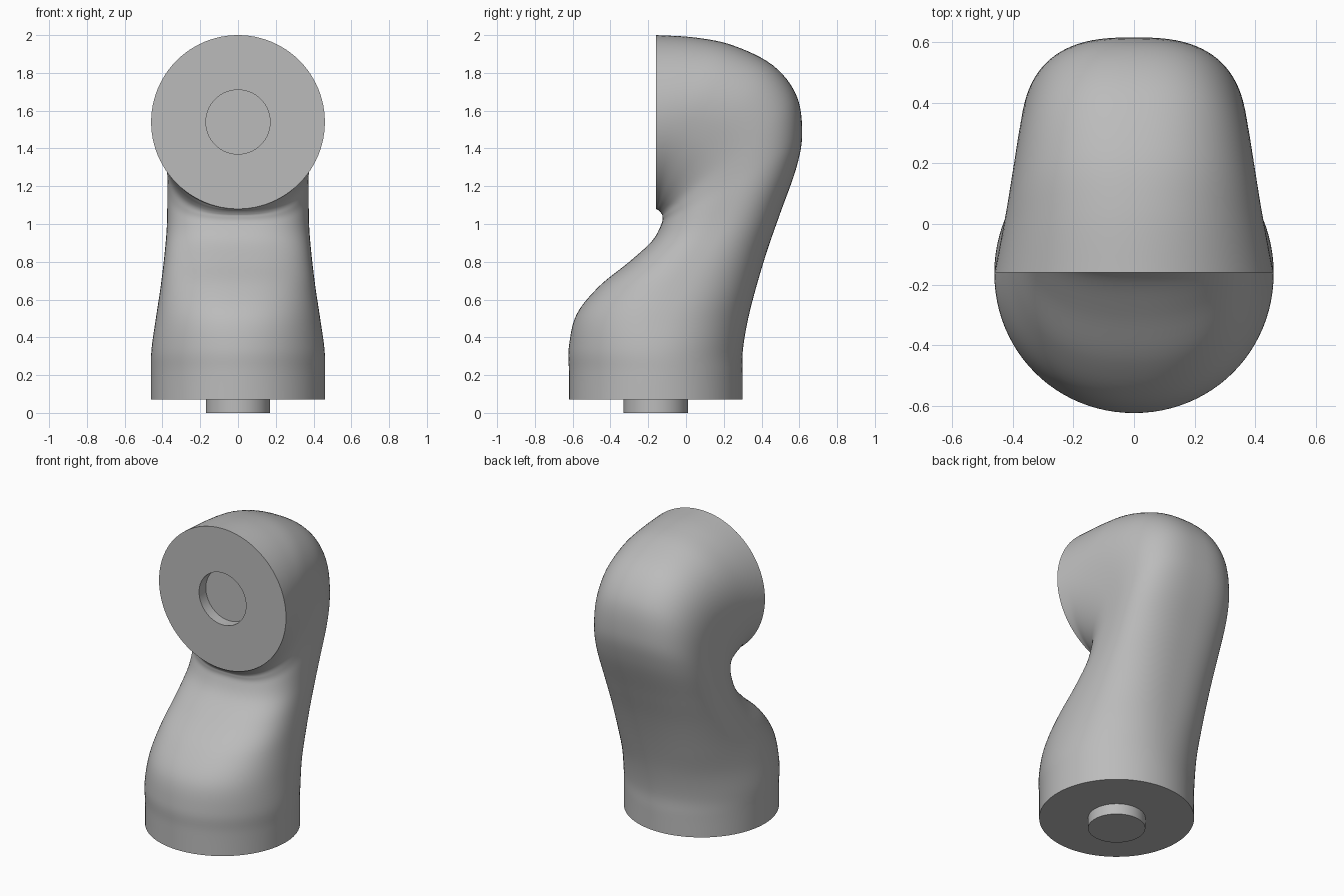
import bpy, bmesh, math
from mathutils import Vector

cube = bpy.data.objects.get("Cube")
if cube:
    bpy.data.objects.remove(cube, do_unlink=True)

SEGMENTS = 96
STEPS = 6

grey = bpy.data.materials.new("plain grey")
grey.use_nodes = True
colour = (0.5, 0.5, 0.5, 1)
grey.diffuse_color = colour
grey.node_tree.nodes["Principled BSDF"].inputs["Base Color"].default_value = colour

# Cross-sections: inner y, inner z, outer y, outer z, half width, squareness
peg = [(-.33, 0, .01, 0, .17, 2), (-.33, .07, .01, .07, .17, 2)]
body = [
    (-.62, .07, .30, .07, .46, 2),
    (-.62, .22, .30, .20, .46, 2),
    (-.62, .35, .30, .32, .458, 2.05),
    (-.58, .52, .325, .48, .435, 2.2),
    (-.46, .67, .37, .66, .41, 2.4),
    (-.30, .80, .43, .86, .39, 2.5),
    (-.18, .91, .50, 1.06, .377, 2.6),
    (-.13, 1.0, .585, 1.30, .374, 2.7),
    (-.125, 1.04, .615, 1.48, .374, 2.7),
    (-.13, 1.055, .585, 1.68, .38, 2.6),
    (-.14, 1.068, .46, 1.84, .395, 2.5),
    (-.15, 1.075, .25, 1.945, .417, 2.3),
    (-.155, 1.078, .05, 1.987, .438, 2.1),
    (-.16, 1.08, -.16, 2, .46, 2),
]
socket = [(-.16, 1.37, -.16, 1.71, .17, 2), (-.09, 1.37, -.09, 1.71, .17, 2)]


def smooth_keys(keys):
    """Catmull-Rom interpolation through the section keys."""
    result = []
    padded = [keys[0]] + keys + [keys[-1]]
    for i in range(len(keys) - 1):
        for s in range(STEPS):
            t = s / STEPS
            result.append([
                b + t * ((c - a) + t * ((2*a - 5*b + 4*c - d) + t * (3*(b - c) + d - a))) / 2
                for a, b, c, d in zip(*padded[i:i + 4])])
    return result + [keys[-1]]


def add_ring(bm, key):
    y0, z0, y1, z1, width, power = key
    inner, outer = Vector((0, y0, z0)), Vector((0, y1, z1))
    middle, axis = (inner + outer) / 2, (outer - inner) / 2
    verts = []
    for k in range(SEGMENTS):
        angle = math.tau * k / SEGMENTS
        c, s = math.cos(angle), math.sin(angle)
        u = math.copysign(abs(c) ** (2 / power), c)
        v = math.copysign(abs(s) ** (2 / power), s)
        verts.append(bm.verts.new(middle + axis * u + Vector((width * v, 0, 0))))
    return verts


# One continuous skin: peg, base, bent neck, round face and recessed socket
bm = bmesh.new()
rings = [add_ring(bm, key) for key in peg + smooth_keys(body) + socket]
for lower, upper in zip(rings, rings[1:]):
    for k in range(SEGMENTS):
        n = (k + 1) % SEGMENTS
        bm.faces.new((lower[k], lower[n], upper[n], upper[k]))
bm.faces.new(rings[0])
bm.faces.new(rings[-1])
bmesh.ops.recalc_face_normals(bm, faces=bm.faces)

mesh = bpy.data.meshes.new("bent_joint")
bm.to_mesh(mesh)
bm.free()
mesh.materials.append(grey)
joint = bpy.data.objects.new("bent_joint", mesh)
bpy.context.collection.objects.link(joint)

bpy.ops.object.select_all(action="DESELECT")
joint.select_set(True)
bpy.context.view_layer.objects.active = joint
bpy.ops.object.shade_smooth_by_angle(angle=math.radians(35))
